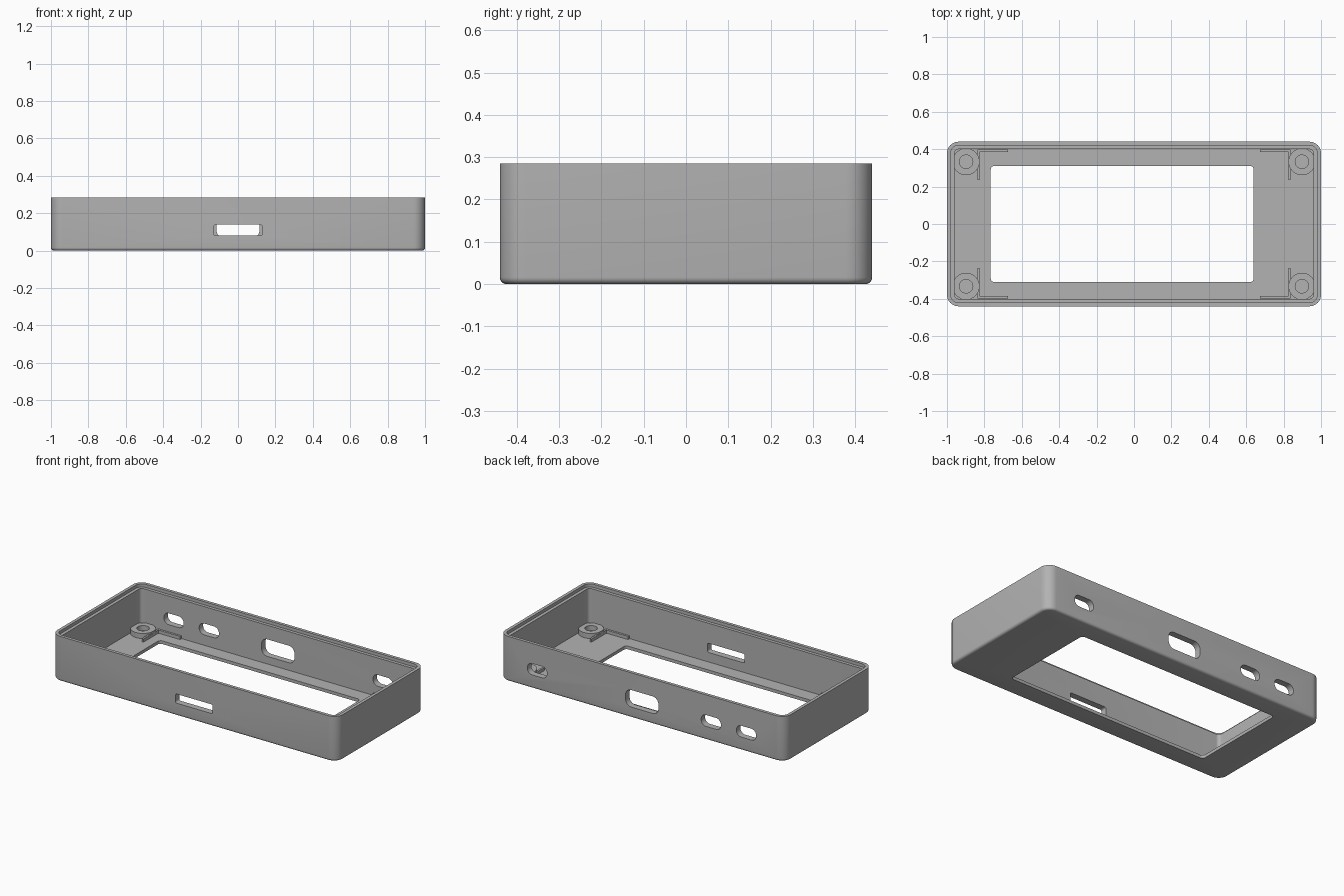
import bpy, bmesh, math
from mathutils import Matrix, Vector

cube = bpy.data.objects.get("Cube")
if cube:
    bpy.data.objects.remove(cube)

grey = bpy.data.materials.new("plain grey")
GREY = (0.45, 0.45, 0.45, 1)
grey.diffuse_color = GREY
grey.use_nodes = True
grey.node_tree.nodes["Principled BSDF"].inputs["Base Color"].default_value = GREY


def rounded_rect(hx, hy, r, z, cx=0.0, cy=0.0, steps=8):
    """Counter-clockwise outline of a rounded rectangle."""
    pts = []
    for i, (sx, sy) in enumerate([(1, 1), (-1, 1), (-1, -1), (1, -1)]):
        for k in range(steps + 1):
            a = math.pi / 2 * (i + k / steps)
            pts.append(Vector((cx + sx * (hx - r) + r * math.cos(a),
                               cy + sy * (hy - r) + r * math.sin(a), z)))
    return pts


def loft(name, loops, closed=False, matrix=None):
    """Skin a stack of equal loops; closed joins the last to the first."""
    bm = bmesh.new()
    rings = [[bm.verts.new(p) for p in loop] for loop in loops]
    pairs = list(zip(rings, rings[1:]))
    if closed:
        pairs.append((rings[-1], rings[0]))
    else:
        bm.faces.new(rings[0][::-1])
        bm.faces.new(rings[-1])
    n = len(rings[0])
    for a, b in pairs:
        for i in range(n):
            j = (i + 1) % n
            bm.faces.new((a[i], a[j], b[j], b[i]))
    bmesh.ops.recalc_face_normals(bm, faces=bm.faces)
    if matrix:
        bm.transform(matrix)
    mesh = bpy.data.meshes.new(name)
    bm.to_mesh(mesh)
    bm.free()
    mesh.materials.append(grey)
    obj = bpy.data.objects.new(name, mesh)
    bpy.context.collection.objects.link(obj)
    return obj


def smooth(obj):
    bpy.ops.object.select_all(action="DESELECT")
    obj.select_set(True)
    bpy.context.view_layer.objects.active = obj
    bpy.ops.object.shade_smooth_by_angle(angle=math.radians(30))


# Open tray: window, rounded bottom edge, walls, rim step and floor
HX, HY, TOP, FLOOR, WALL, LIP = 1.0, 0.44, 0.285, 0.02, 0.04, 0.02
CORNER, FILLET = 0.062, 0.016


def wall_loop(inset, z):
    return rounded_rect(HX - inset, HY - inset, CORNER - inset, z)


def window_loop(z):
    return rounded_rect(0.703, 0.311, 0.02, z, cx=-0.063)


loops = [window_loop(0)]
for k in range(6):
    a = math.pi / 2 * k / 5
    loops.append(wall_loop(FILLET * (1 - math.sin(a)), FILLET * (1 - math.cos(a))))
loops += [wall_loop(0, TOP), wall_loop(LIP, TOP), wall_loop(LIP, TOP - 0.02),
          wall_loop(WALL, TOP - 0.02), wall_loop(WALL, FLOOR), window_loop(FLOOR)]
case = loft("case_shell", loops, closed=True)

# Port openings: centre x, centre z, half width, half height, radius, wall side
ports = [(0, 0.109, 0.131, 0.029, 0.012, -1),
         (0, 0.122, 0.115, 0.054, 0.04, 1),
         (0.734, 0.122, 0.069, 0.036, 0.034, 1),
         (-0.483, 0.122, 0.069, 0.036, 0.034, 1),
         (-0.73, 0.12, 0.069, 0.036, 0.034, 1)]
cutters = []
for x, z, hw, hh, r, side in ports:
    stand = Matrix.Translation((x, side * HY, z)) @ Matrix.Rotation(math.pi / 2, 4, "X")
    cutter = loft("port_cutter", [rounded_rect(hw, hh, r, d) for d in (-0.1, 0.1)],
                  matrix=stand)
    cutter.hide_render = True
    cutters.append(cutter)
    cut = case.modifiers.new("port", "BOOLEAN")
    cut.operation = "DIFFERENCE"
    cut.solver = "EXACT"
    cut.object = cutter
graph = bpy.context.evaluated_depsgraph_get()
result = bpy.data.meshes.new_from_object(case.evaluated_get(graph))
case.modifiers.clear()
case.data = result
for cutter in cutters:
    bpy.data.objects.remove(cutter)
smooth(case)


# Screw posts and L-shaped locating ribs in each corner
def circle(r, z, n=32):
    return [Vector((r * math.cos(2 * math.pi * i / n),
                    r * math.sin(2 * math.pi * i / n), z)) for i in range(n)]


def rib(name, x0, x1, y0, y1, sx, sy):
    bm = bmesh.new()
    z0, z1 = FLOOR - 0.005, 0.04
    bmesh.ops.create_cube(bm, size=1, matrix=Matrix.Translation(
        (sx * (x0 + x1) / 2, sy * (y0 + y1) / 2, (z0 + z1) / 2))
        @ Matrix.Diagonal((x1 - x0, y1 - y0, z1 - z0, 1)))
    mesh = bpy.data.meshes.new(name)
    bm.to_mesh(mesh)
    bm.free()
    mesh.materials.append(grey)
    bpy.context.collection.objects.link(bpy.data.objects.new(name, mesh))


for sx, x_name in ((-1, "right"), (1, "left")):
    for sy, y_name in ((-1, "front"), (1, "back")):
        tag = f"{y_name}_{x_name}"
        z0, z1 = FLOOR - 0.005, 0.052
        post = loft(f"screw_post_{tag}",
                    [circle(0.072, z0), circle(0.072, z1), circle(0.036, z1), circle(0.036, z0)],
                    closed=True, matrix=Matrix.Translation((sx * 0.898, sy * 0.333, 0)))
        smooth(post)
        rib(f"long_rib_{tag}", 0.674, 0.838, 0.384, 0.397, sx, sy)
        rib(f"short_rib_{tag}", 0.826, 0.838, 0.235, 0.39, sx, sy)
